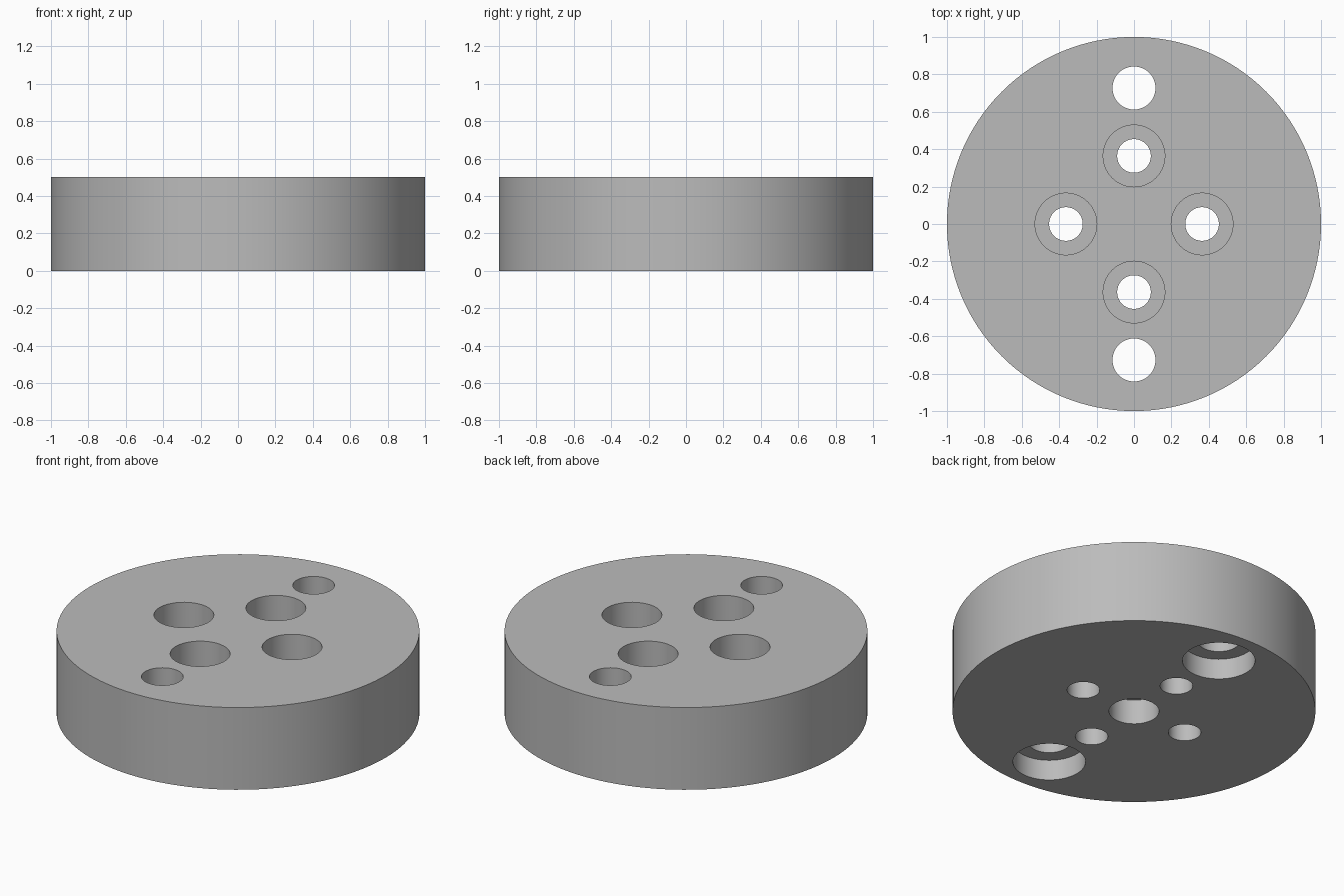
import bpy
import math

cube = bpy.data.objects.get("Cube")
if cube:
    bpy.data.objects.remove(cube, do_unlink=True)

HEIGHT = 0.5
INNER = 0.364   # pitch radius of the four small screws
OUTER = 0.727   # pitch radius of the two large screws

grey = bpy.data.materials.new("plain grey")
grey.use_nodes = True
colour = (0.5, 0.5, 0.5, 1)
grey.diffuse_color = colour
grey.node_tree.nodes["Principled BSDF"].inputs["Base Color"].default_value = colour


def cylinder(name, x, y, radius, bottom, top, sides=64):
    bpy.ops.mesh.primitive_cylinder_add(
        vertices=sides, radius=radius, depth=top - bottom,
        location=(x, y, (bottom + top) / 2))
    obj = bpy.context.object
    obj.name = name
    obj.data.materials.append(grey)
    return obj


def drill(body, x, y, radius, bottom, top):
    """Cut one round hole and discard the cutter."""
    cutter = cylinder("hole_cutter", x, y, radius, bottom, top)
    cutter.hide_render = True
    mod = body.modifiers.new("hole", 'BOOLEAN')
    mod.operation = 'DIFFERENCE'
    mod.solver = 'EXACT'
    mod.object = cutter
    bpy.context.view_layer.objects.active = body
    bpy.ops.object.modifier_apply(modifier=mod.name)
    bpy.data.objects.remove(cutter, do_unlink=True)


# Round body
disc = cylinder("mounting_disc", 0, 0, 1, 0, HEIGHT, 128)
below, above = -0.1, HEIGHT + 0.1

# Four screw holes, counterbored from the top
for i in range(4):
    a = i * math.pi / 2
    x, y = INNER * math.cos(a), INNER * math.sin(a)
    drill(disc, x, y, 0.165, HEIGHT - 0.27, above)
    drill(disc, x, y, 0.09, below, above)

# Two larger screw holes, counterbored from the bottom
for side in (-1, 1):
    drill(disc, 0, side * OUTER, 0.2, below, 0.125)
    drill(disc, 0, side * OUTER, 0.115, below, above)

# Blind centre socket in the underside
drill(disc, 0, 0, 0.138, below, 0.15)

# Smooth walls with crisp rims
bpy.ops.object.select_all(action='DESELECT')
disc.select_set(True)
bpy.context.view_layer.objects.active = disc
bpy.ops.object.shade_smooth_by_angle(angle=math.radians(30))
